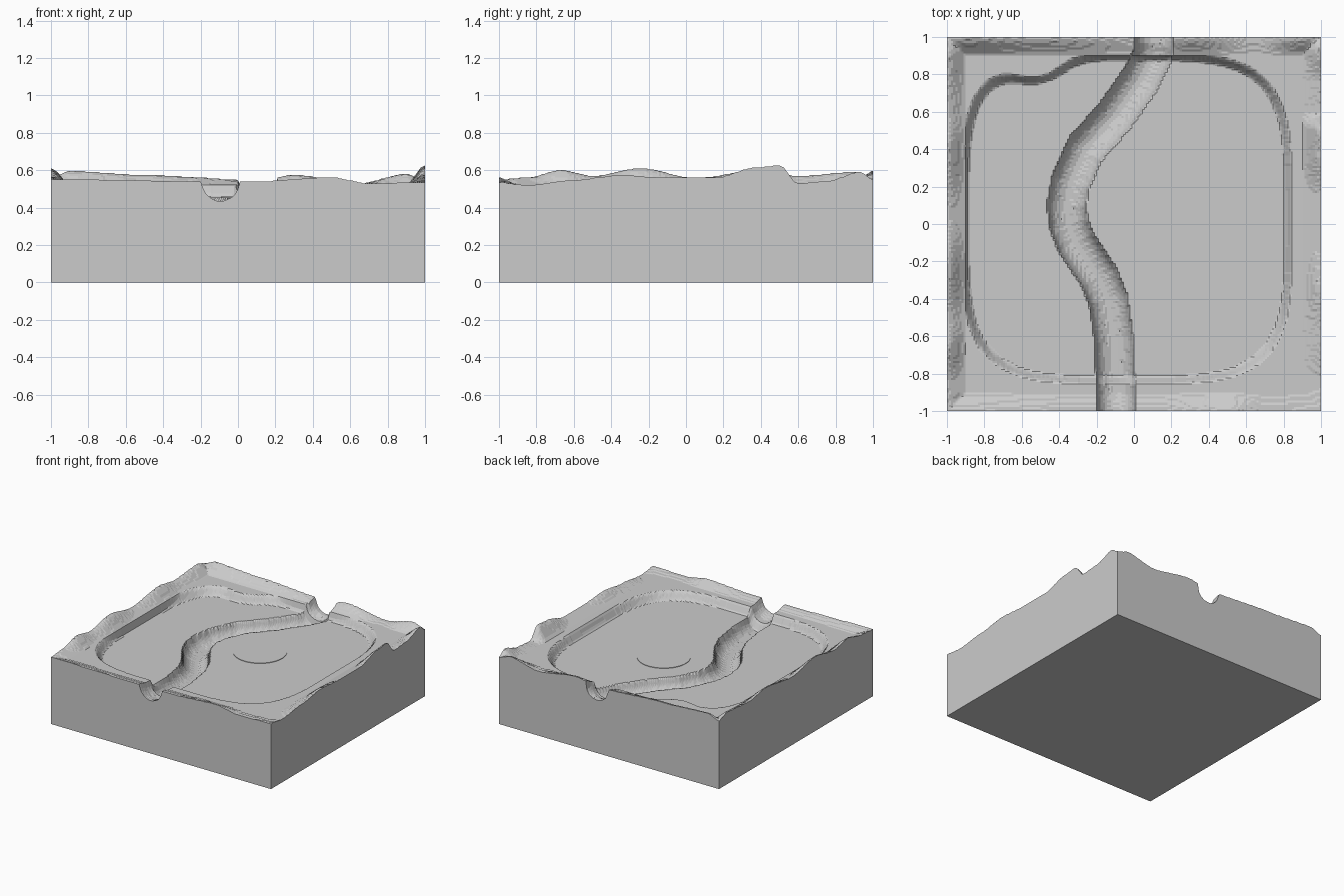
import bpy, bmesh, math
from mathutils import Vector
from mathutils.geometry import intersect_point_line

# Remove the default cube
if "Cube" in bpy.data.objects:
    bpy.data.objects.remove(bpy.data.objects["Cube"], do_unlink=True)

stone = bpy.data.materials.new("plain grey")
stone.use_nodes = True
GREY = (0.6, 0.6, 0.6, 1)
stone.diffuse_color = GREY
stone.node_tree.nodes["Principled BSDF"].inputs["Base Color"].default_value = GREY

CELLS = 180
LEDGE, FLOOR, LAYER = 0.52, 0.455, 0.005
RIM_WIDTH = 0.11
RIVER_HALF_WIDTH, RIVER_DEPTH = 0.1, 0.105

# Rim heights along each edge: (position, height)
LEFT_EDGE = [(-1, .535), (-.85, .52), (-.6, .545), (-.35, .575), (-.1, .56), (.15, .56),
             (.38, .615), (.5, .625), (.6, .53), (.75, .54), (.93, .59), (1, .55)]
RIGHT_EDGE = [(-1, .55), (-.85, .56), (-.67, .6), (-.5, .57), (-.25, .61), (.05, .56),
              (.4, .6), (.6, .57), (.9, .59), (1, .56)]
FRONT_EDGE = [(-1, .55), (-.2, .54), (.1, .54), (.5, .56), (.7, .53), (1, .535)]
BACK_EDGE = [(-1, .56), (-.9, .595), (-.5, .575), (.1, .545), (.3, .575), (.65, .53),
             (.9, .58), (1, .55)]

# Centre line of the river, from front to back
RIVER = [Vector(p) for p in (
    (-.09, -1.1), (-.1, -.8), (-.11, -.6), (-.14, -.4), (-.19, -.28), (-.31, -.1), (-.35, 0),
    (-.36, .1), (-.34, .22), (-.26, .4), (-.1, .58), (.04, .78), (.1, .9), (.12, 1.1))]


def smooth(t):
    t = min(max(t, 0), 1)
    return t * t * (3 - 2 * t)


def profile(points, t):
    """Smooth height along an edge."""
    for (a, low), (b, high) in zip(points, points[1:]):
        if t <= b:
            return low + (high - low) * smooth((t - a) / (b - a))
    return points[-1][1]


def river_distance(p):
    best = math.inf
    for a, b in zip(RIVER, RIVER[1:]):
        t = min(max((p - a).dot(b - a) / (b - a).length_squared, 0), 1)
        best = min(best, (p - a.lerp(b, t)).length)
    return best


def height(x, y):
    # Sunken basin with a rounded square outline
    reach = ((x + .04) ** 4 + (y - .03) ** 4) ** .25
    reach += .1 * math.exp(-((x + .5) ** 2 + (y - .8) ** 2) / .03)
    z = FLOOR + (LEDGE - FLOOR) * smooth((reach - .84) / .05)
    # Uneven raised rim
    for edge, along, gap in ((LEFT_EDGE, y, 1 - x), (RIGHT_EDGE, y, 1 + x),
                             (FRONT_EDGE, x, 1 + y), (BACK_EDGE, x, 1 - y)):
        if gap < RIM_WIDTH:
            rise = profile(edge, along) - LEDGE
            z = max(z, LEDGE + rise * smooth(1 - gap / RIM_WIDTH))
    # Round-bottomed river channel
    d = river_distance(Vector((x, y))) / RIVER_HALF_WIDTH
    if d < 1:
        z = min(z, LEDGE + .02) - RIVER_DEPTH * math.sqrt(1 - d * d)
    return round(z / LAYER) * LAYER


def finish(name, bm):
    mesh = bpy.data.meshes.new(name)
    bmesh.ops.recalc_face_normals(bm, faces=bm.faces)
    bm.to_mesh(mesh)
    bm.free()
    mesh.materials.append(stone)
    obj = bpy.data.objects.new(name, mesh)
    bpy.context.collection.objects.link(obj)
    return obj


# Terrain block: layered top surface with straight sides and a flat base
bm = bmesh.new()
bmesh.ops.create_grid(bm, x_segments=CELLS, y_segments=CELLS, size=1)
for v in bm.verts:
    v.co.z = height(v.co.x, v.co.y)
border = [e for e in bm.edges if e.is_boundary]
skirt = bmesh.ops.extrude_edge_only(bm, edges=border)["geom"]
for v in skirt:
    if isinstance(v, bmesh.types.BMVert):
        v.co.z = 0
bmesh.ops.holes_fill(bm, edges=[e for e in bm.edges if e.is_boundary], sides=0)
finish("terrain_block", bm)

# Thin round pad on the basin floor
bm = bmesh.new()
bmesh.ops.create_cone(bm, cap_ends=True, segments=64, radius1=.2, radius2=.2, depth=.008)
pad = finish("round_pad", bm)
pad.location = (.11, .13, FLOOR)
